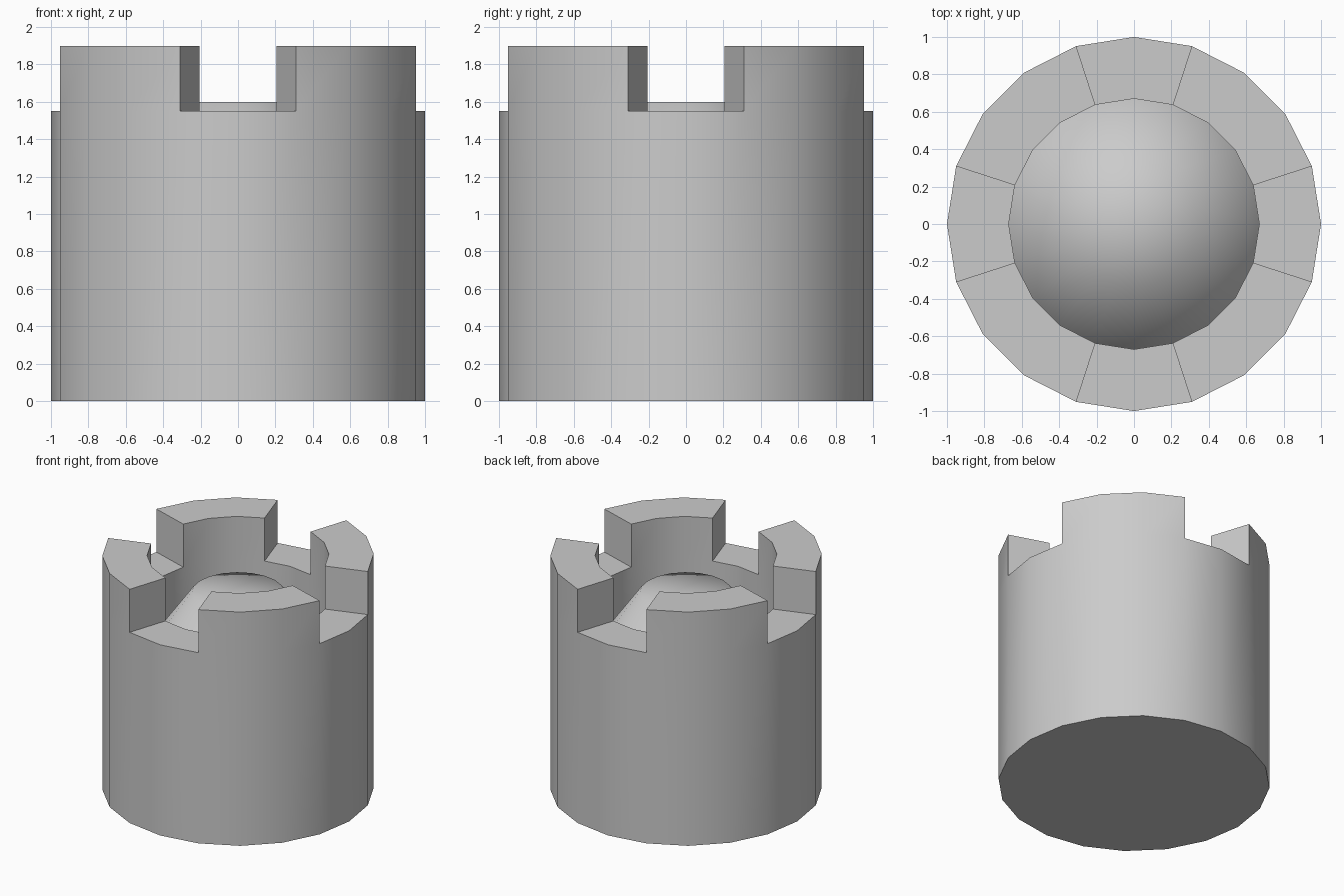
import bpy, bmesh, math
from mathutils import Vector

cube = bpy.data.objects.get("Cube")
if cube:
    bpy.data.objects.remove(cube, do_unlink=True)

SIDES = 20
NOTCH_Z, TOP_Z = 1.55, 1.9

# One flat grey for the whole tower
grey = bpy.data.materials.new("stone grey")
grey.use_nodes = True
colour = (0.6, 0.6, 0.6, 1)
grey.diffuse_color = colour
grey.node_tree.nodes["Principled BSDF"].inputs["Base Color"].default_value = colour

bm = bmesh.new()


def ring(radius, z):
    step = math.tau / SIDES
    return [bm.verts.new((radius * math.cos(i * step), radius * math.sin(i * step), z))
            for i in range(SIDES)]


def bridge(a, b):
    return [bm.faces.new((a[i], a[(i + 1) % SIDES], b[(i + 1) % SIDES], b[i]))
            for i in range(SIDES)]


# Outer wall, rim, inner wall and raised cone inside
base = ring(1, 0)
outer = ring(1, NOTCH_Z)
inner = ring(0.67, NOTCH_Z)
cone_foot = ring(0.67, 1.14)
cone_top = ring(0.34, 1.6)
bm.faces.new(base[::-1])
bridge(base, outer)
rim = bridge(outer, inner)
bridge(inner, cone_foot)
bridge(cone_foot, cone_top)

# Flat cap of the cone
centre = bm.verts.new((0, 0, 1.6))
for i in range(SIDES):
    bm.faces.new((cone_top[i], cone_top[(i + 1) % SIDES], centre))

# Four battlements raised from the rim, leaving a notch on each axis
raised = [f for i, f in enumerate(rim) if i % 5 in (1, 2, 3)]
new = bmesh.ops.extrude_face_region(bm, geom=raised)["geom"]
bmesh.ops.translate(bm, vec=Vector((0, 0, TOP_Z - NOTCH_Z)),
                    verts=[g for g in new if isinstance(g, bmesh.types.BMVert)])
bmesh.ops.delete(bm, geom=[f for f in raised if f.is_valid], context="FACES")
bmesh.ops.recalc_face_normals(bm, faces=bm.faces)

mesh = bpy.data.meshes.new("battlement_tower")
bm.to_mesh(mesh)
bm.free()
mesh.materials.append(grey)
tower = bpy.data.objects.new("battlement_tower", mesh)
bpy.context.collection.objects.link(tower)

# Smooth round walls with sharp rims
bpy.ops.object.select_all(action="DESELECT")
tower.select_set(True)
bpy.context.view_layer.objects.active = tower
bpy.ops.object.shade_smooth_by_angle(angle=math.radians(60))
